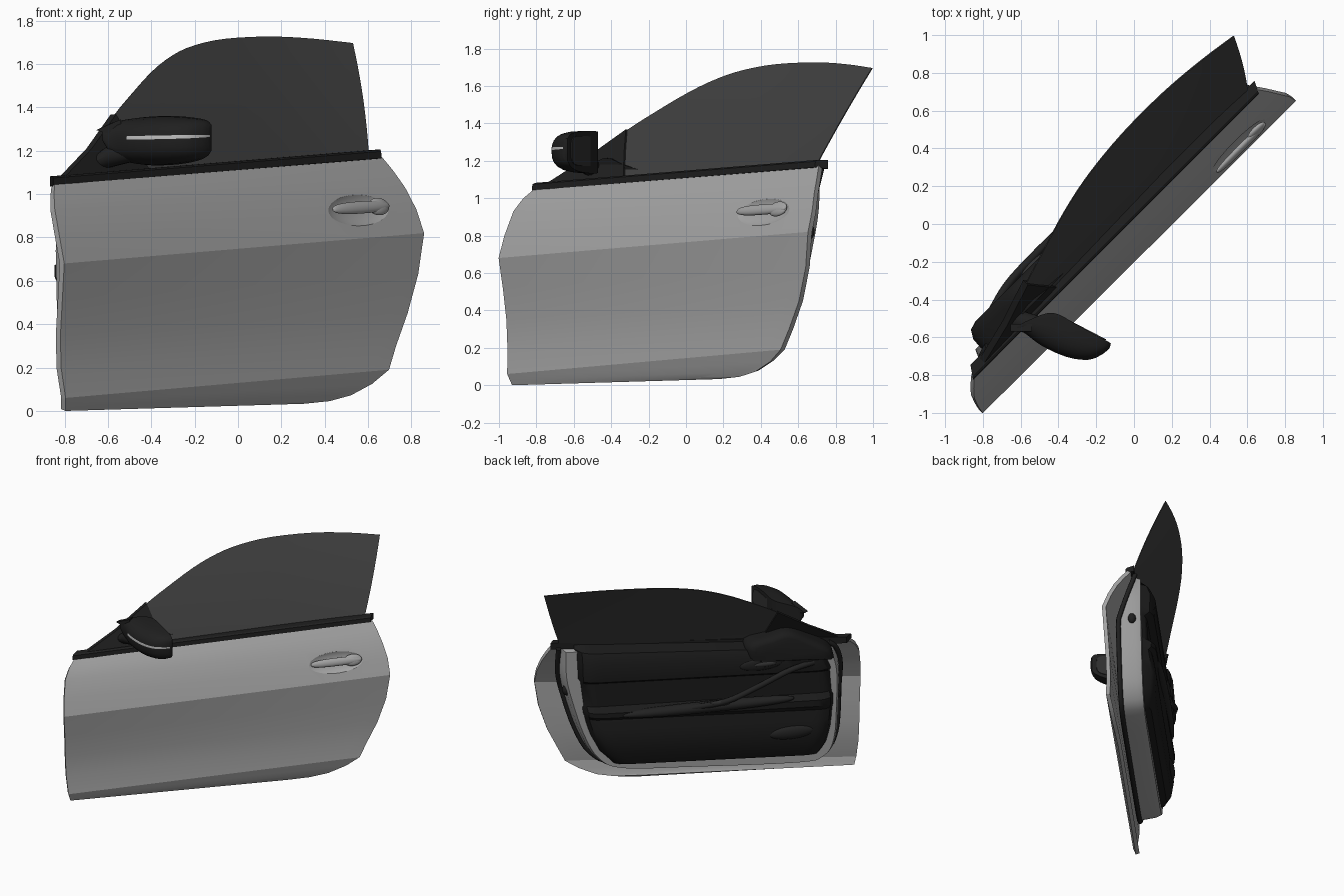
import bpy, bmesh, math
from mathutils import Vector

if "Cube" in bpy.data.objects:
    bpy.data.objects.remove(bpy.data.objects["Cube"])

R2 = math.sqrt(2)


def P(u, w, z):
    """Door frame (u along the door, w outward, z up) to world."""
    return Vector(((u + w) / R2, (u - w) / R2, z))


def mat(name, *c):
    m = bpy.data.materials.new(name)
    m.diffuse_color = (*(c if len(c) == 3 else c * 3), 1)
    m.use_nodes = True
    m.node_tree.nodes["Principled BSDF"].inputs["Base Color"].default_value = m.diffuse_color
    return m


PAINT = mat("grey paint", 0.37)
GLASS = mat("dark window glass", 0.05)
BLACK = mat("black plastic", 0.014)
TRIM = mat("black interior trim", 0.011)
SOFT = mat("charcoal inserts", 0.016)
SILVER = mat("light silver", 0.5)
MIRROR = mat("mirror glass", 0.03)


def make(name, verts, faces, *mats, angle=30):
    me = bpy.data.meshes.new(name)
    me.from_pydata(verts, [], faces)
    bm = bmesh.new()
    bm.from_mesh(me)
    bmesh.ops.remove_doubles(bm, verts=bm.verts, dist=1e-5)
    bmesh.ops.recalc_face_normals(bm, faces=bm.faces)
    bm.to_mesh(me)
    bm.free()
    ob = bpy.data.objects.new(name, me)
    bpy.context.collection.objects.link(ob)
    for m in mats:
        me.materials.append(m)
    smooth(ob, angle)
    return ob


def smooth(ob, angle):
    bpy.ops.object.select_all(action='DESELECT')
    ob.select_set(True)
    bpy.context.view_layer.objects.active = ob
    bpy.ops.object.shade_smooth_by_angle(angle=math.radians(angle))


def modify(ob, kind, **kw):
    md = ob.modifiers.new(kind.lower(), kind)
    for k, v in kw.items():
        setattr(md, k, v)
    bpy.context.view_layer.objects.active = ob
    bpy.ops.object.modifier_apply(modifier=md.name)


def loft(name, rings, *mats, closed=True, caps=True, angle=30):
    n, verts = len(rings[0]), [v for r in rings for v in r]
    faces = [(i * n + j, i * n + (j + 1) % n, (i + 1) * n + (j + 1) % n, (i + 1) * n + j)
             for i in range(len(rings) - 1) for j in range(n if closed else n - 1)]
    if closed and caps:
        faces += [tuple(range(n)), tuple(range(len(verts) - n, len(verts)))]
    return make(name, verts, faces, *mats, angle=angle)


def spline(pts, k=5):
    """Smooth open curve through the points."""
    pts = [Vector(p) for p in pts]
    q = [2 * pts[0] - pts[1]] + pts + [2 * pts[-1] - pts[-2]]
    out = []
    for a, b, c, d in zip(q, q[1:], q[2:], q[3:]):
        for i in range(k):
            t = i / k
            out.append(0.5 * (2 * b + (c - a) * t + (2 * a - 5 * b + 4 * c - d) * t * t
                              + (3 * b - a - 3 * c + d) * t ** 3))
    return out + [pts[-1]]


def tube(name, pts, r, m):
    cu = bpy.data.curves.new(name, 'CURVE')
    cu.dimensions, cu.bevel_depth, cu.bevel_resolution, cu.use_fill_caps = '3D', r, 2, True
    s = cu.splines.new('POLY')
    s.points.add(len(pts) - 1)
    for p, q in zip(s.points, pts):
        p.co = (*q, 1)
    cu.materials.append(m)
    ob = bpy.data.objects.new(name, cu)
    bpy.context.collection.objects.link(ob)


def ellipsoid(name, c, ru, rn, rt, m, slope=0.05, tilt=0.0, power=1.0):
    """Ellipsoid lying on the door: length ru, depth rn, height rt."""
    A = Vector((1, 0, slope)) * ru
    B = Vector((0, math.cos(tilt), math.sin(tilt))) * rn
    C = Vector((0, -math.sin(tilt), math.cos(tilt))) * rt
    sp = lambda x: math.copysign(abs(x) ** power, x)
    rings = []
    for i in range(25):
        a = math.pi * (0.001 + 0.998 * i / 24)
        rings.append([P(*(Vector(c) + A * sp(math.cos(a)) + (B * math.cos(b) + C * math.sin(b)) * sp(math.sin(a))))
                      for b in (2 * math.pi * j / 32 for j in range(32))])
    return loft(name, rings, m, angle=40)


# Outer skin: slanted rows from the front edge to the rear edge
rows = [(0, -1.221, .094, .033, .34, .088), (.015, -1.225, .099, .045, .50, .096),
        (.03, -1.23, .104, .072, .63, .107), (.045, -1.234, .109, .125, .755, .12),
        (.06, -1.238, .114, .19, .85, .135), (.2, -1.252, .098, .3, .905, .126),
        (.35, -1.258, .10, .45, .98, .126), (.52, -1.265, .12, .63, 1.04, .135),
        (.68, -1.275, .142, .82, 1.068, .146), (.8, -1.268, .105, .93, 1.058, .105),
        (.93, -1.25, .055, 1.03, 1.03, .06), (1.0, -1.215, .015, 1.11, 1.0, .01),
        (1.05, -1.17, -.025, 1.175, .969, -.035)]
grid = []
for zf, uf, wf, zr, ur, wr in rows:
    a, b = Vector((uf, wf, zf)), Vector((ur, wr, zr))
    grid.append([P(*a.lerp(b, i / 20)) for i in range(21)])
panel = loft("outer_door_panel", grid, PAINT, closed=False)
nrm = panel.data.polygons[100].normal
modify(panel, 'SOLIDIFY', thickness=0.03, offset=-1 if nrm.x - nrm.y > 0 else 1)
TILT = math.radians(21)
N = Vector((0, math.cos(TILT), math.sin(TILT)))
hc = Vector((.685, .1, .928))
cutter = ellipsoid("handle_recess_cutter", hc + N * .022, .225, .048, .092, PAINT, tilt=TILT)
cutter.hide_render = True
modify(panel, 'BOOLEAN', object=cutter, operation='DIFFERENCE', solver='EXACT')
bpy.data.objects.remove(cutter)
smooth(panel, 14)

# Door handle
ellipsoid("door_handle", hc + N * .018 + Vector((0, 0, .004)), .183, .018, .029, PAINT, tilt=TILT, power=.75)
ellipsoid("handle_lock_cover", hc + N * .012 + Vector((.12, 0, .01)), .065, .02, .042, PAINT, tilt=TILT)

# Inner door frame and its rubber seal
outline = spline([(.925, 1.16), (.92, .95), (.875, .75), (.79, .48), (.68, .28), (.5, .185), (0, .155),
                  (-.8, .125), (-1.0, .16), (-1.08, .3), (-1.1, .6), (-1.1, .85), (-1.06, 1.0), (-1.0, 1.06)], 4)


def skin_w(u, z):
    return .06 - .13 * min(1, max(0, (z - .68 - .055 * (u + 1.2)) / .36))


def shrink(u, z, k):
    return -.1 + (u + .1) * k, .75 + (z - .75) * k


rings = [[P(u, skin_w(u, z), z) for u, z in outline]]
for w, k in ((-.08, .98), (-.125, .96)):
    rings.append([P(a, min(w, skin_w(u, z) - .01), b) for u, z in outline for a, b in [shrink(u, z, k)]])
loft("inner_door_frame", rings, PAINT)
tube("rubber_seal", [P(a, skin_w(u, z) - .02, b) for u, z in outline for a, b in [shrink(u, z, 1.006)]], .018, BLACK)

# Belt moulding along the window sill, ends cut square to the car
ends = [[P(u + s * (w + .02), w, z + dz) for w, dz in
         ((-.02, -.012), (-.022, .02), (-.034, .028), (-.085, .028), (-.085, -.02))]
        for u, z, s in ((-1.185, 1.054, -.7), (.955, 1.177, -.5))]
loft("belt_moulding", ends, BLACK)


# Side window, leaning inward
def glass_w(u, z):
    t = z - 1.1
    return -.06 - .42 * t - .17 * t * t + .04 * max(0, (u - .3) / .78) ** 2


top = spline([(-1.04, 1.09), (-.82, 1.235), (-.615, 1.37), (-.48, 1.45), (-.27, 1.565), (-.09, 1.64),
              (.08, 1.685), (.3, 1.715), (.6, 1.725), (.85, 1.715), (1.078, 1.695)], 3)
rear = .92
rings = []
for i, (u, z) in enumerate(top):
    ub = -1.04 + (rear + 1.04) * (u + 1.04) / 2.118
    zb = 1.06 + .06 * (ub + 1.04)
    col = []
    for j in range(9):
        t = j / 8
        zz = zb + (z - zb) * t
        uu = ub + (u - ub) * t + .004 * math.sin(math.pi * t) * (i / len(top)) ** 3
        col.append(P(uu, glass_w(uu, zz), zz))
    rings.append(col)
win = loft("side_window", rings, GLASS, closed=False)
modify(win, 'SOLIDIFY', thickness=0.006, offset=0)
smooth(win, 30)

# Mirror sail and A-pillar corner cover
tri = [(-1.1, 1.075), (-.86, 1.21), (-.625, 1.368), (-.58, 1.25), (-.52, 1.1)]
loft("mirror_sail", [[P(u, glass_w(u, z) + o, z) for u, z in tri] for o in (.015, -.02)], BLACK)
tri = spline([(-1.04, .97), (-1.01, 1.05), (-.86, 1.14), (-.7, 1.215), (-.56, 1.18), (-.4, 1.13), (-.4, 1.0)], 3)
loft("inner_corner_cover", [[P(u * k - .7 * (1 - k), w, 1.05 + (z - 1.05) * k) for u, z in tri]
                            for w, k in ((-.08, 1), (-.17, .98), (-.215, .9), (-.23, .75))], TRIM, angle=50)

# Wing mirror: half-round sections along its length, silver stripe around the middle
stations = [(-.62, -.545, .02, 1.24, 1.31), (-.56, -.51, .07, 1.165, 1.335), (-.43, -.47, .185, 1.135, 1.355),
            (-.3, -.535, .178, 1.135, 1.36), (-.2, -.59, .135, 1.15, 1.352), (-.145, -.618, .075, 1.172, 1.34),
            (-.122, -.633, .025, 1.2, 1.32)]
angles = [-90, -75, -60, -45, -30, -15, 1.5, 8, 18, 30, 45, 60, 75, 90]
back = Vector((.3, .95, 0)).normalized()
rings = []
for x, y, d, z0, z1 in spline(stations, 4):
    ring = []
    for a in angles:
        c, s = math.cos(math.radians(a)), math.sin(math.radians(a))
        s = math.copysign(abs(s) ** .8, s)
        ring.append(Vector((x, y, (z0 + z1) / 2 + (z1 - z0) / 2 * s)) - back * d * max(c, 0) ** .7)
    rings.append(ring)
house = loft("mirror_housing", rings, BLACK, SILVER, angle=40)
for f in house.data.polygons:
    if f.index % len(angles) == 6 and f.center.x > -.5:
        f.material_index = 1
a, b = Vector((-.41, -.48, 1.25)), Vector((-.15, -.615, 1.255))
mid, half = (a + b) / 2, (b - a) / 2
plate = []
for o in (-.004, .005):
    plate.append([mid + half * math.copysign(abs(math.cos(t)) ** .5, math.cos(t)) + back * o
                  + Vector((0, 0, .08 * math.copysign(abs(math.sin(t)) ** .5, math.sin(t))))
                  for t in (2 * math.pi * i / 32 for i in range(32))])
loft("mirror_glass", plate, MIRROR)
# Mirror foot joining the sail
foot = []
for x, y, h, t, z in ((-.64, -.50, .04, .05, 1.15), (-.58, -.52, .055, .05, 1.18), (-.48, -.55, .045, .05, 1.195)):
    foot.append([Vector((x - t * .4 * math.cos(q), y - t * math.cos(q), z + h * math.sin(q)))
                 for q in (2 * math.pi * i / 14 for i in range(14))])
loft("mirror_foot", foot, BLACK)
loft("mirror_foot_fin", [[Vector((x, y, z)) for x, z in ((-.655, 1.295), (-.54, 1.345), (-.54, 1.28), (-.6, 1.28))]
                         for y in (-.57, -.53)], BLACK)

# Interior trim: rows of (front z, front u, rear z, rear u, depth)
rows = [(.20, -.88, .235, .50, -.09), (.22, -.95, .26, .57, -.17), (.30, -1.0, .36, .66, -.205),
        (.42, -1.03, .48, .72, -.22), (.50, -1.04, .56, .75, -.21), (.58, -1.05, .63, .77, -.195),
        (.62, -1.05, .655, .775, -.225), (.67, -1.05, .69, .78, -.225), (.70, -1.05, .72, .785, -.165),
        (.86, -1.04, .90, .81, -.16), (.89, -1.03, .93, .815, -.21), (1.0, -.98, 1.08, .82, -.22),
        (1.06, -.95, 1.15, .82, -.185), (1.075, -.94, 1.18, .82, -.08)]
grid = []
for zf, uf, zr, ur, w in rows:
    line = []
    for i in range(41):
        t = i / 40
        u = uf + (ur - uf) * t
        e = min(1, min(u - uf, ur - u) / .13)
        line.append(P(u, -.09 + (w + .09) * math.sqrt(max(0, e * (2 - e))), zf + (zr - zf) * t))
    grid.append(line)
loft("interior_trim", grid, TRIM, closed=False, angle=35)

# Armrest, pull grip, opener and storage pocket
ellipsoid("armrest", (-.12, -.215, .68), .62, .045, .04, SOFT, slope=-.03, power=.8)
tube("pull_grip", spline([P(.0, -.235, .69), P(-.25, -.25, .73), P(-.48, -.255, .83), P(-.7, -.245, .93),
                          P(-.88, -.2, .96)]), .022, SOFT)
ellipsoid("opener_bezel", (-.5, -.215, .98), .15, .016, .045, SOFT, slope=-.05)
ellipsoid("opener_lever", (-.53, -.23, .985), .08, .014, .018, MIRROR, slope=-.05)
ellipsoid("window_switches", (-.2, -.255, .72), .07, .012, .02, MIRROR)
ellipsoid("storage_pocket", (-.72, -.21, .43), .16, .03, .05, SOFT, slope=-.05)
# Door latch and check strap
ellipsoid("door_latch", (.87, -.06, .82), .03, .03, .04, BLACK)
ellipsoid("check_strap", (-1.075, -.03, .62), .03, .025, .04, BLACK)
